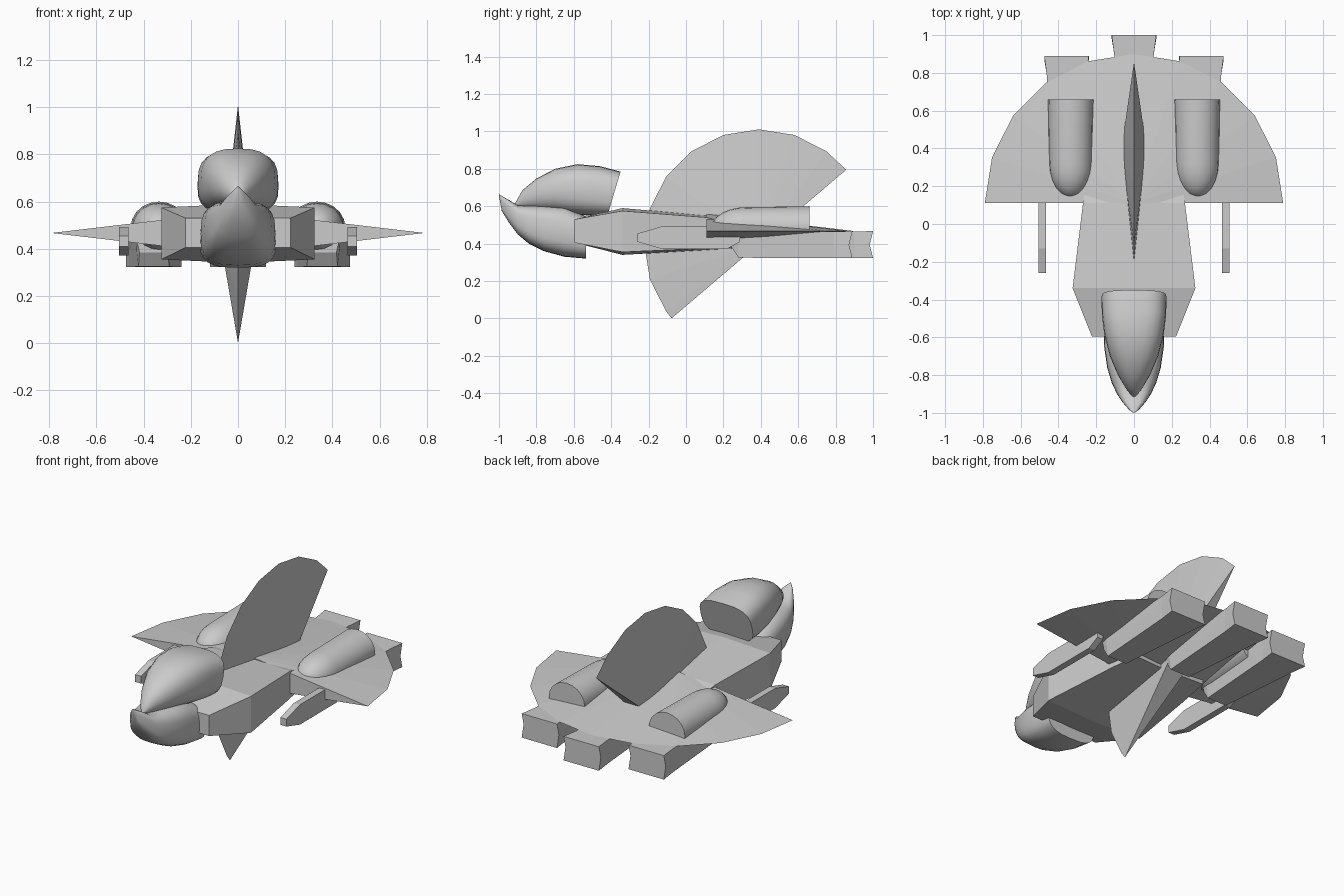
import bpy, bmesh
from math import sin, cos, pi, radians
from mathutils import Vector

cube = bpy.data.objects.get("Cube")
if cube:
    bpy.data.objects.remove(cube, do_unlink=True)

grey = bpy.data.materials.new("hull grey")
grey.use_nodes = True
TINT = (0.6, 0.6, 0.6, 1)
grey.diffuse_color = TINT
grey.node_tree.nodes["Principled BSDF"].inputs["Base Color"].default_value = TINT


def finish(name, bm, smooth=None):
    bmesh.ops.remove_doubles(bm, verts=bm.verts, dist=0.0005)
    bmesh.ops.recalc_face_normals(bm, faces=bm.faces)
    mesh = bpy.data.meshes.new(name)
    bm.to_mesh(mesh)
    bm.free()
    mesh.materials.append(grey)
    obj = bpy.data.objects.new(name, mesh)
    bpy.context.collection.objects.link(obj)
    if smooth:
        bpy.ops.object.select_all(action="DESELECT")
        obj.select_set(True)
        bpy.context.view_layer.objects.active = obj
        bpy.ops.object.shade_smooth_by_angle(angle=radians(smooth))
    return obj


def loft(name, rings, smooth=None):
    """Skin a row of equal-sized rings and cap both ends."""
    bm = bmesh.new()
    rows = [[bm.verts.new(p) for p in ring] for ring in rings]
    n = len(rows[0])
    for a, b in zip(rows, rows[1:]):
        for i in range(n):
            j = (i + 1) % n
            bm.faces.new((a[i], a[j], b[j], b[i]))
    bm.faces.new(rows[0])
    bm.faces.new(rows[-1])
    return finish(name, bm, smooth)


def power(value, p):
    return abs(value) ** p * (1 if value >= 0 else -1)


def half_disc(name, centre, radius, thick, start, u, v):
    """Half of a flattened double cone, cut straight through its centre."""
    u, v, c = Vector(u), Vector(v), Vector(centre)
    n = u.cross(v) * thick
    step = 18
    angles = [start] + [a for a in range(0, 360, step) if start < a < start + 180] + [start + 180]
    bm = bmesh.new()
    rim = [bm.verts.new(c + radius * (u * cos(radians(a)) + v * sin(radians(a)))) for a in angles]
    top, low = bm.verts.new(c + n), bm.verts.new(c - n)
    for a, b in zip(rim, rim[1:]):
        bm.faces.new((top, a, b))
        bm.faces.new((low, b, a))
    bm.faces.new((top, rim[-1], low, rim[0]))
    return finish(name, bm)


# Wing and vertical fin
half_disc("wing", (0, 0.11, 0.467), 0.79, 0.093, 0, (1, 0, 0), (0, 1, 0))
half_disc("fin", (0, 0.39, 0.398), 0.613, 0.068, 40.4, (0, 1, 0), (0, 0, 1))


# Fuselage: y, half width, edge bottom, edge top, ridge height
def body_ring(y, w, low, high, ridge):
    return [(-w, y, low), (0, y, low - ridge), (w, y, low),
            (w, y, high), (0, y, high + ridge), (-w, y, high)]


loft("fuselage", [body_ring(*s) for s in (
    (-0.595, 0.223, 0.405, 0.53, 0),
    (-0.34, 0.325, 0.355, 0.575, 0.015),
    (0.11, 0.27, 0.375, 0.54, 0.01),
    (0.3, 0.24, 0.385, 0.49, 0.01))])


# Lower nose with raised beak: y, half width, bottom, top
def nose_ring(y, w, low, top, n=24):
    mid, h = (low + top) / 2, (top - low) / 2
    return [(w * power(cos(2 * pi * i / n), 0.65), y,
             mid + h * power(sin(2 * pi * i / n), 0.65)) for i in range(n)]


loft("nose", [nose_ring(*s) for s in (
    (-1, 0.002, 0.655, 0.665),
    (-0.985, 0.025, 0.575, 0.655),
    (-0.945, 0.06, 0.51, 0.632),
    (-0.9, 0.09, 0.45, 0.605),
    (-0.84, 0.118, 0.4, 0.603),
    (-0.76, 0.142, 0.36, 0.603),
    (-0.65, 0.158, 0.33, 0.6),
    (-0.535, 0.162, 0.32, 0.545))], 35)


# Canopy: y, half width, bottom, top, squareness, rear slant
def canopy_ring(y, w, low, top, p, slant, n=24):
    mid, h = (low + top) / 2, (top - low) / 2
    ring = []
    for i in range(n):
        a = 2 * pi * i / n
        z = mid + h * power(sin(a), p)
        ring.append((w * power(cos(a), p), y + (z - top) * slant, z))
    return ring


loft("canopy", [canopy_ring(*s) for s in (
    (-0.92, 0.003, 0.595, 0.605, 1, 0),
    (-0.875, 0.04, 0.59, 0.685, 1, 0),
    (-0.8, 0.085, 0.58, 0.748, 0.95, 0),
    (-0.7, 0.128, 0.57, 0.8, 0.85, 0),
    (-0.58, 0.157, 0.555, 0.825, 0.75, 0.05),
    (-0.46, 0.17, 0.55, 0.814, 0.68, 0.18),
    (-0.35, 0.172, 0.55, 0.785, 0.65, 0.3))], 40)


def pod_ring(x, y, r, n=20):
    return [(x + 0.12 * r * cos(2 * pi * i / n), y,
             0.49 + 0.11 * r * sin(2 * pi * i / n)) for i in range(n)]


# Engine exhaust box with a narrow front and a hollowed rear face
def exhaust(name, x, rear):
    def ring(y, w_low, w_top, low, top, dish=0):
        mid = (low + top) / 2
        return [(x - w_low, y, low), (x + w_low, y, low),
                (x + (w_low + w_top) / 2, y - dish, mid), (x + w_top, y, top),
                (x - w_top, y, top), (x - (w_low + w_top) / 2, y - dish, mid)]
    loft(name, [ring(rear - 0.65, 0.06, 0.075, 0.385, 0.45),
                ring(rear - 0.61, 0.065, 0.08, 0.325, 0.455),
                ring(rear - 0.1, 0.105, 0.105, 0.322, 0.465),
                ring(rear, 0.118, 0.118, 0.322, 0.467, 0.018)])


exhaust("centre_exhaust", 0, 1)
for side, label in ((1, "left"), (-1, "right")):
    exhaust(label + "_exhaust", side * 0.357, 0.89)

    # Rounded pod on the wing
    stations = [(0.14 + 0.18 * (1 - cos(a)), sin(a) * 0.95 + 0.003)
                for a in (radians(15 * k) for k in range(7))] + [(0.66, 1)]
    loft(label + "_pod", [pod_ring(side * 0.335, y, r) for y, r in stations], 40)

    # Slim gun under the wing, tapered at both ends
    x = side * 0.485
    loft(label + "_gun", [
        [(x - 0.02, y, 0.432 - h), (x + 0.02, y, 0.432 - h),
         (x + 0.02, y, 0.432 + h), (x - 0.02, y, 0.432 + h)]
        for y, h in ((-0.26, 0.022), (-0.13, 0.06), (0.22, 0.06), (0.29, 0.022))])
